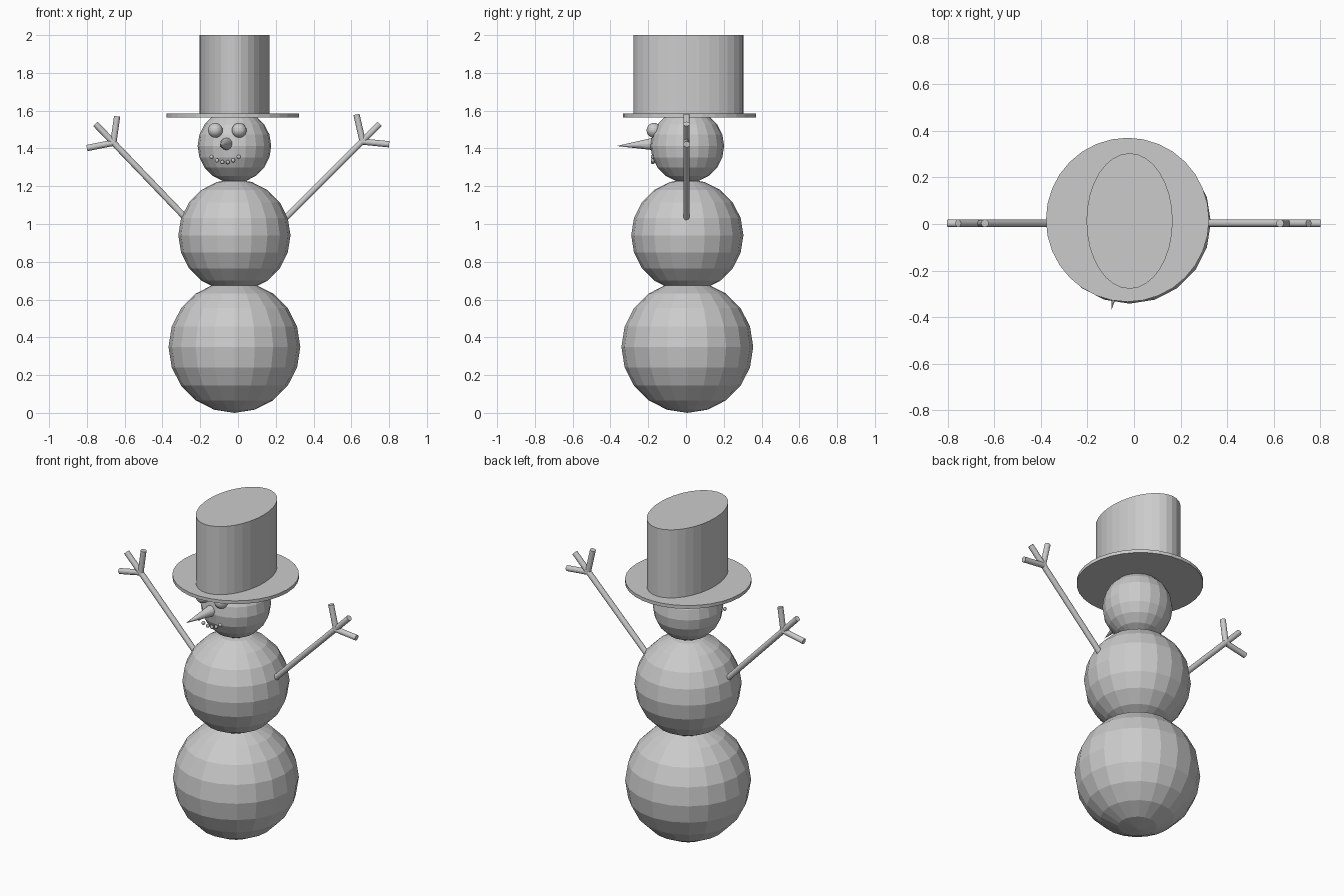
import bpy, math
from mathutils import Vector

if "Cube" in bpy.data.objects:
    bpy.data.objects.remove(bpy.data.objects["Cube"])

# One plain grey for the whole model
grey = bpy.data.materials.new("plain grey")
grey.diffuse_color = (0.6, 0.6, 0.6, 1.0)
grey.use_nodes = True
grey.node_tree.nodes["Principled BSDF"].inputs["Base Color"].default_value = grey.diffuse_color


def finish(name):
    ob = bpy.context.object
    ob.name = name
    ob.data.materials.append(grey)
    return ob


def ball(name, centre, r, seg=20, rings=10):
    bpy.ops.mesh.primitive_uv_sphere_add(segments=seg, ring_count=rings, radius=r, location=centre)
    return finish(name)


def rod(name, a, b, r1, r2, seg=16):
    """Cylinder or cone running from point a to point b."""
    a, b = Vector(a), Vector(b)
    d = b - a
    bpy.ops.mesh.primitive_cone_add(vertices=seg, radius1=r1, radius2=r2, depth=d.length,
                                    location=(a + b) / 2,
                                    rotation=d.to_track_quat('Z', 'Y').to_euler())
    return finish(name)


def disc(name, centre, rx, ry, z0, z1, seg=32):
    """Upright elliptical cylinder."""
    bpy.ops.mesh.primitive_cylinder_add(vertices=seg, radius=1, depth=1,
                                        location=(centre[0], centre[1], (z0 + z1) / 2))
    ob = finish(name)
    ob.scale = (rx, ry, z1 - z0)
    return ob


# Stacked snowballs
CX, CY = -0.019, 0.007
ball("lower_ball", (CX, CY, 0.349), 0.349)
ball("middle_ball", (CX, CY, 0.940), 0.297)
ball("head", (CX, CY, 1.413), 0.195)

# Top hat: round brim, oval crown
disc("hat_brim", (-0.028, 0.018), 0.35, 0.352, 1.564, 1.584)
disc("hat_crown", (-0.019, 0.013), 0.185, 0.291, 1.575, 2.0)

# Eyes
for x in (-0.12, 0.006):
    ball("eye", (x, -0.17, 1.496), 0.039)

# Carrot nose, tip leaning slightly sideways
rod("nose", (-0.06, -0.165, 1.424), (-0.096, -0.368, 1.413), 0.034, 0.0)

# Mouth: curved row of pebbles
for i in range(6):
    x = -0.14 + i * 0.0287
    t = (i - 2.5) / 2.5
    ball("mouth_pebble", (x, -0.175, 1.326 + 0.03 * t * t), 0.011, 10, 6)

# Stick arms, each with two side twigs: shoulder, fork, tip, upper twig, side twig
arms = {
    "right_arm": ((0.25, 1.03), (0.66, 1.436), (0.75, 1.53), (0.627, 1.58), (0.80, 1.422)),
    "left_arm": ((-0.28, 1.035), (-0.66, 1.430), (-0.755, 1.53), (-0.64, 1.57), (-0.80, 1.402)),
}
AY = 0.003
for name, pts in arms.items():
    shoulder, fork, tip, up, side = [(x, AY, z) for x, z in pts]
    rod(name, shoulder, tip, 0.0165, 0.0165)
    rod(name + "_upper_twig", fork, up, 0.0165, 0.0165)
    rod(name + "_side_twig", fork, side, 0.0165, 0.0165)
